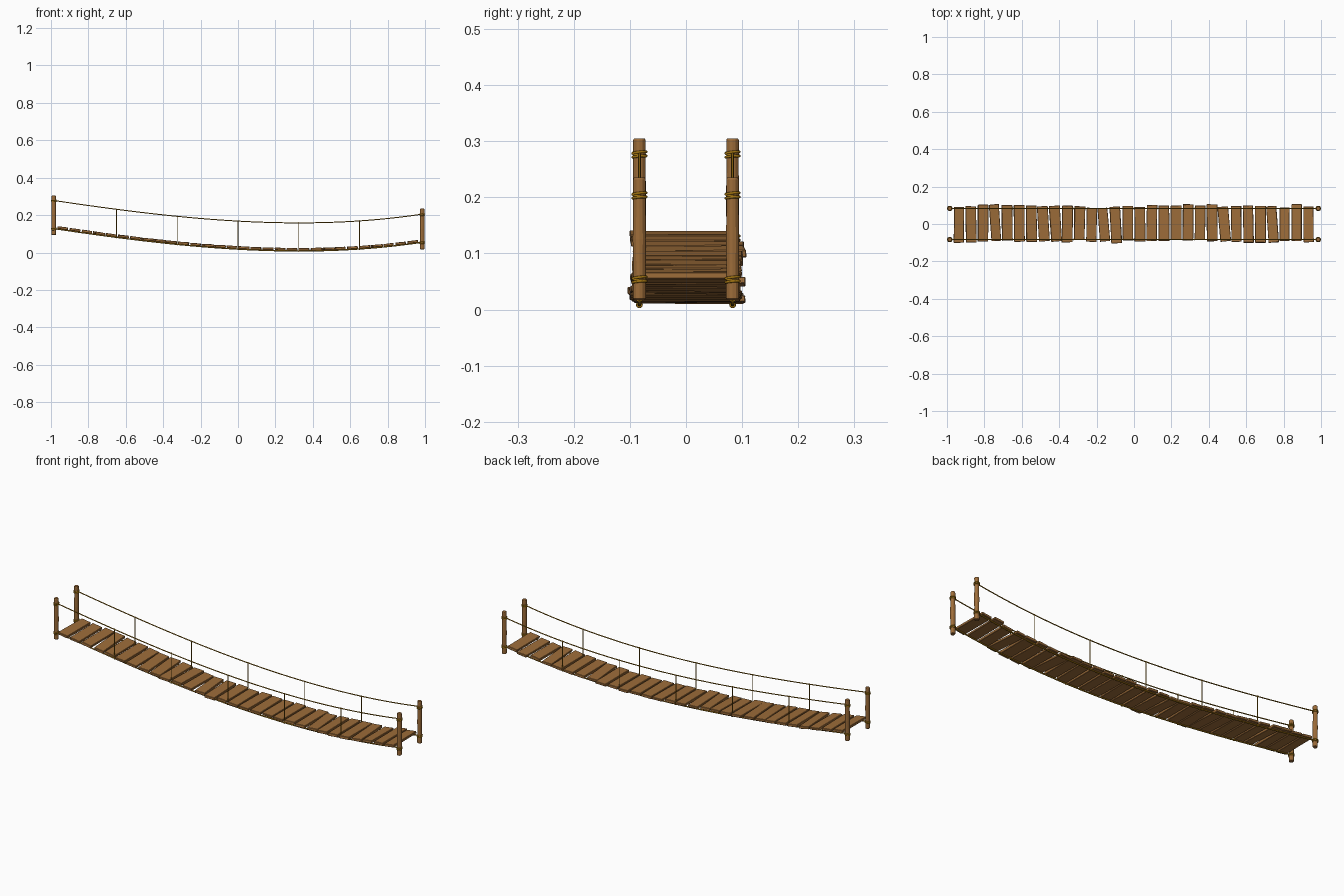
import bpy, bmesh, math, random
from mathutils import Matrix, Vector

if "Cube" in bpy.data.objects:
    bpy.data.objects.remove(bpy.data.objects["Cube"])

random.seed(7)

def material(name, col):
    m = bpy.data.materials.new(name)
    m.diffuse_color = (*col, 1)
    m.use_nodes = True
    m.node_tree.nodes["Principled BSDF"].inputs["Base Color"].default_value = m.diffuse_color
    return m

WOOD = material("weathered wood", (0.34, 0.153, 0.042))
ROPE = material("golden rope", (0.37, 0.18, 0.006))

HALF, SIDE, DROP = 0.985, 0.083, 0.150   # post x, post y, handrail to deck rope

def rail_z(x):
    """Height of the sagging handrail."""
    return 0.168 - 0.056 * x + 0.076 * x**2 + 0.0195 * x**3

def slope(x):
    return -0.056 + 0.152 * x + 0.0585 * x**2

def finish(name, bm, mat, smooth=False):
    me = bpy.data.meshes.new(name)
    bm.normal_update()
    bm.to_mesh(me)
    bm.free()
    me.materials.append(mat)
    for p in me.polygons:
        p.use_smooth = smooth
    ob = bpy.data.objects.new(name, me)
    bpy.context.collection.objects.link(ob)
    return ob

def rope(name, pts, r, cyclic=False):
    """Round rope along a path."""
    cu = bpy.data.curves.new(name, 'CURVE')
    cu.dimensions = '3D'
    cu.bevel_depth = r
    cu.bevel_resolution = 2
    cu.use_fill_caps = True
    sp = cu.splines.new('POLY')
    sp.points.add(len(pts) - 1)
    for p, q in zip(sp.points, pts):
        p.co = (*q, 1)
    sp.use_cyclic_u = cyclic
    cu.materials.append(ROPE)
    ob = bpy.data.objects.new(name, cu)
    bpy.context.collection.objects.link(ob)
    return ob

def ring(name, centre, rad, r, rot):
    """Closed loop of rope."""
    pts = [Vector(centre) + rot @ Vector((rad * math.cos(a), rad * math.sin(a), 0))
           for a in (math.tau * i / 20 for i in range(20))]
    return rope(name, pts, r, True)

def post(name, x, y, z0, z1):
    """Slightly uneven log with chamfered ends."""
    bm = bmesh.new()
    n, rows = 12, []
    h = z1 - z0
    prof = [(0, .009), (.012, .0115), (.3, .0112), (.5, .0118), (.75, .011), (.985, .0113), (1, .0095)]
    for t, r in prof:
        k = r * random.uniform(.98, 1.02)
        rows.append([bm.verts.new((x + k * math.cos(math.tau * i / n),
                                   y + k * math.sin(math.tau * i / n), z0 + h * t)) for i in range(n)])
    for a, b in zip(rows, rows[1:]):
        for i in range(n):
            j = (i + 1) % n
            bm.faces.new((a[i], a[j], b[j], b[i]))
    bm.faces.new(rows[0][::-1])
    bm.faces.new(rows[-1])
    finish(name, bm, WOOD)

# Posts with rope lashings
for end, x, z0, z1 in (("left", -HALF, 0.093, 0.305), ("right", HALF, 0.017, 0.235)):
    for side, y in (("front", -SIDE), ("back", SIDE)):
        post(f"{end}_{side}_post", x, y, z0, z1)
        for level, z in (("upper", rail_z(x)), ("lower", rail_z(x) - DROP)):
            for i, (dz, tilt) in enumerate(((-.0035, 6), (0, -12), (.0035, 7))):
                rot = (Matrix.Rotation(math.radians(tilt), 3, 'X')
                       @ Matrix.Rotation(math.radians(-tilt * .6), 3, 'Y'))
                ring(f"{end}_{side}_{level}_lashing_{i}", (x, y, z - .002 + dz), .0121, .0025, rot)

# Handrails, deck ropes and hangers
N = 48
xs = [-HALF + 2 * HALF * i / N for i in range(N + 1)]
for side, y in (("front", -SIDE), ("back", SIDE)):
    rope(f"{side}_handrail", [(x, y, rail_z(x)) for x in xs], .0026)
    rope(f"{side}_deck_rope", [(x, y, rail_z(x) - DROP) for x in xs], .0034)
    for i in range(-2, 3):
        x = i * 0.325
        z = rail_z(x)
        rope(f"{side}_hanger_{i + 2}", [(x, y, z - DROP), (x, y, z)], .0021)
        upright = Matrix.Rotation(math.pi / 2, 3, 'Y')
        ring(f"{side}_hanger_top_knot_{i + 2}", (x, y, z), .003, .0015, upright)
        ring(f"{side}_hanger_bottom_knot_{i + 2}", (x, y, z - DROP), .004, .002, upright)

# Deck planks, a few of them skewed
SKEW = {3: 4, 7: 3.5, 8: 4, 12: 4.5, 13: 3, 22: 5, 26: 4}
COUNT = 30
for i in range(COUNT):
    x = -0.936 + 1.87 * i / (COUNT - 1)
    bm = bmesh.new()
    bmesh.ops.create_cube(bm, size=1)
    w, l = random.uniform(.053, .058), random.uniform(.180, .198)
    bmesh.ops.scale(bm, vec=(w, l, .013), verts=bm.verts)
    for v in bm.verts:
        v.co += Vector((random.uniform(-.0015, .0015), random.uniform(-.002, .002),
                        random.uniform(-.0008, .0008)))
    bmesh.ops.bevel(bm, geom=bm.edges[:], offset=.0016, segments=1, affect='EDGES')
    yaw = math.radians(SKEW.get(i, random.uniform(-1, 1)))
    rot = (Matrix.Rotation(-math.atan(slope(x)) + random.uniform(-.03, .03), 4, 'Y')
           @ Matrix.Rotation(yaw, 4, 'Z'))
    z = rail_z(x) - DROP + .0095
    bm.transform(Matrix.Translation((x, random.uniform(-.005, .008), z)) @ rot)
    finish(f"plank_{i + 1:02d}", bm, WOOD)
